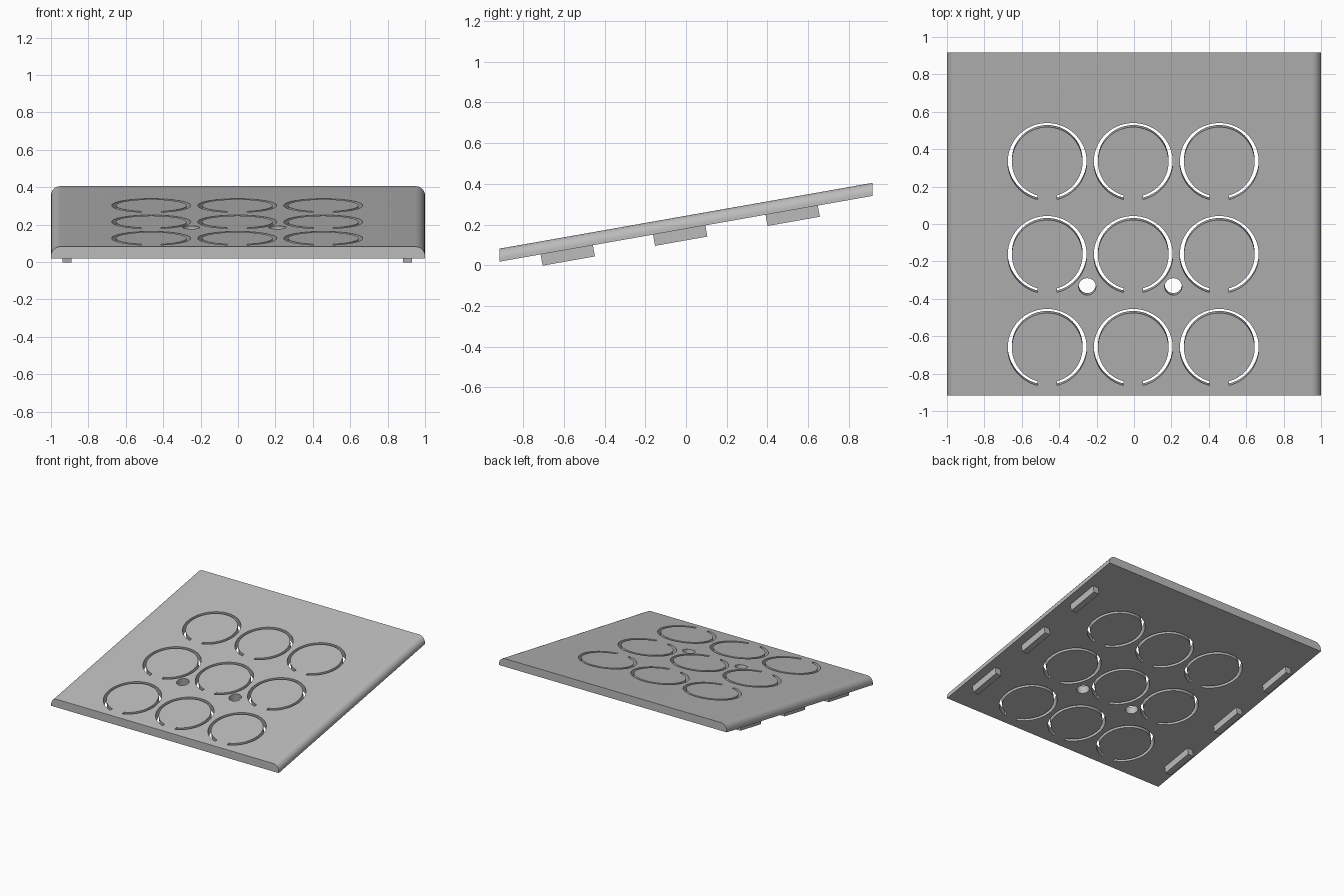
import bpy, bmesh
from math import radians, sin, cos, tan, asin, pi
from mathutils import Matrix

TILT = radians(10)
MID_Z = 0.2435                    # height of the top surface at y = 0
HALF_Y, THICK, ROUND = 0.917, 0.064, 0.05
OFF_X = -0.004                    # slots and feet sit slightly off centre
frame = Matrix.Translation((0, 0, MID_Z)) @ Matrix.Rotation(TILT, 4, 'X')

cube = bpy.data.objects.get("Cube")
if cube:
    bpy.data.objects.remove(cube, do_unlink=True)

grey = bpy.data.materials.new("light grey")
grey.use_nodes = True
colour = (0.5, 0.5, 0.5, 1)
grey.diffuse_color = colour
grey.node_tree.nodes["Principled BSDF"].inputs["Base Color"].default_value = colour


def add_prism(bm, profile, vector):
    """Extrude a closed outline along a vector into a solid."""
    face = bm.faces.new([bm.verts.new(p) for p in profile])
    ext = bmesh.ops.extrude_face_region(bm, geom=[face], use_keep_orig=True)
    verts = [g for g in ext["geom"] if isinstance(g, bmesh.types.BMVert)]
    bmesh.ops.translate(bm, verts=verts, vec=vector)


def make_object(name, bm):
    bmesh.ops.recalc_face_normals(bm, faces=bm.faces)
    mesh = bpy.data.meshes.new(name)
    bm.to_mesh(mesh)
    bm.free()
    mesh.materials.append(grey)
    obj = bpy.data.objects.new(name, mesh)
    bpy.context.collection.objects.link(obj)
    return obj


def arc(radius, start, end, steps):
    return [(radius * cos(start + (end - start) * i / steps),
             radius * sin(start + (end - start) * i / steps)) for i in range(steps + 1)]


# Sloping plate: rounded top edges, vertical front and back ends
right = [(1 - ROUND + x, z - ROUND) for x, z in arc(ROUND, 0, pi / 2, 10)]
outline = [(1, -THICK)] + right + [(-x, z) for x, z in reversed(right)] + [(-1, -THICK)]
rise = HALF_Y * tan(TILT)
bm = bmesh.new()
add_prism(bm, [(x, -HALF_Y, MID_Z - rise + z) for x, z in outline],
          (0, 2 * HALF_Y, 2 * rise))
plate = make_object("sloping_plate", bm)

# Cutter: open ring slots in a three by three grid, plus two round holes
OUTER, INNER, GAP = 0.211, 0.189, 0.051
a, b = asin(GAP / OUTER), asin(GAP / INNER)
ring = (arc(OUTER, -pi / 2 + a, 3 * pi / 2 - a, 64)
        + arc(INNER, 3 * pi / 2 - b, -pi / 2 + b, 64))
hole = arc(0.046, 0, 2 * pi, 40)[:-1]
bm = bmesh.new()


def add_cut(shape, x, y):
    add_prism(bm, [(x + px, y / cos(TILT) + py, -0.15) for px, py in shape], (0, 0, 0.25))


for col in (-1, 0, 1):
    for row in (-1, 0, 1):
        add_cut(ring, OFF_X + col * 0.46, -0.165 + row * 0.497)
for x in (-0.25, 0.21):
    add_cut(hole, x, -0.335)
bm.transform(frame)
cutter = make_object("slot_cutter", bm)
cutter.hide_render = True

cut = plate.modifiers.new("slots", 'BOOLEAN')
cut.operation = 'DIFFERENCE'
cut.solver = 'EXACT'
cut.object = cutter
bpy.ops.object.select_all(action='DESELECT')
bpy.context.view_layer.objects.active = plate
plate.select_set(True)
bpy.ops.object.modifier_apply(modifier=cut.name)
bpy.data.objects.remove(cutter, do_unlink=True)
bpy.ops.object.shade_smooth_by_angle(angle=radians(30))

# Feet: three short bars under each side
for side, x in (("right", -0.91), ("left", 0.91)):
    for i, place in enumerate(("front", "middle", "back")):
        bm = bmesh.new()
        bmesh.ops.create_cube(bm, size=1)
        bm.transform(frame @ Matrix.Translation((x + OFF_X, -0.606 + i * 0.561, -0.09))
                     @ Matrix.Diagonal((0.05, 0.261, 0.058, 1)))
        make_object(f"{place}_{side}_foot", bm)
